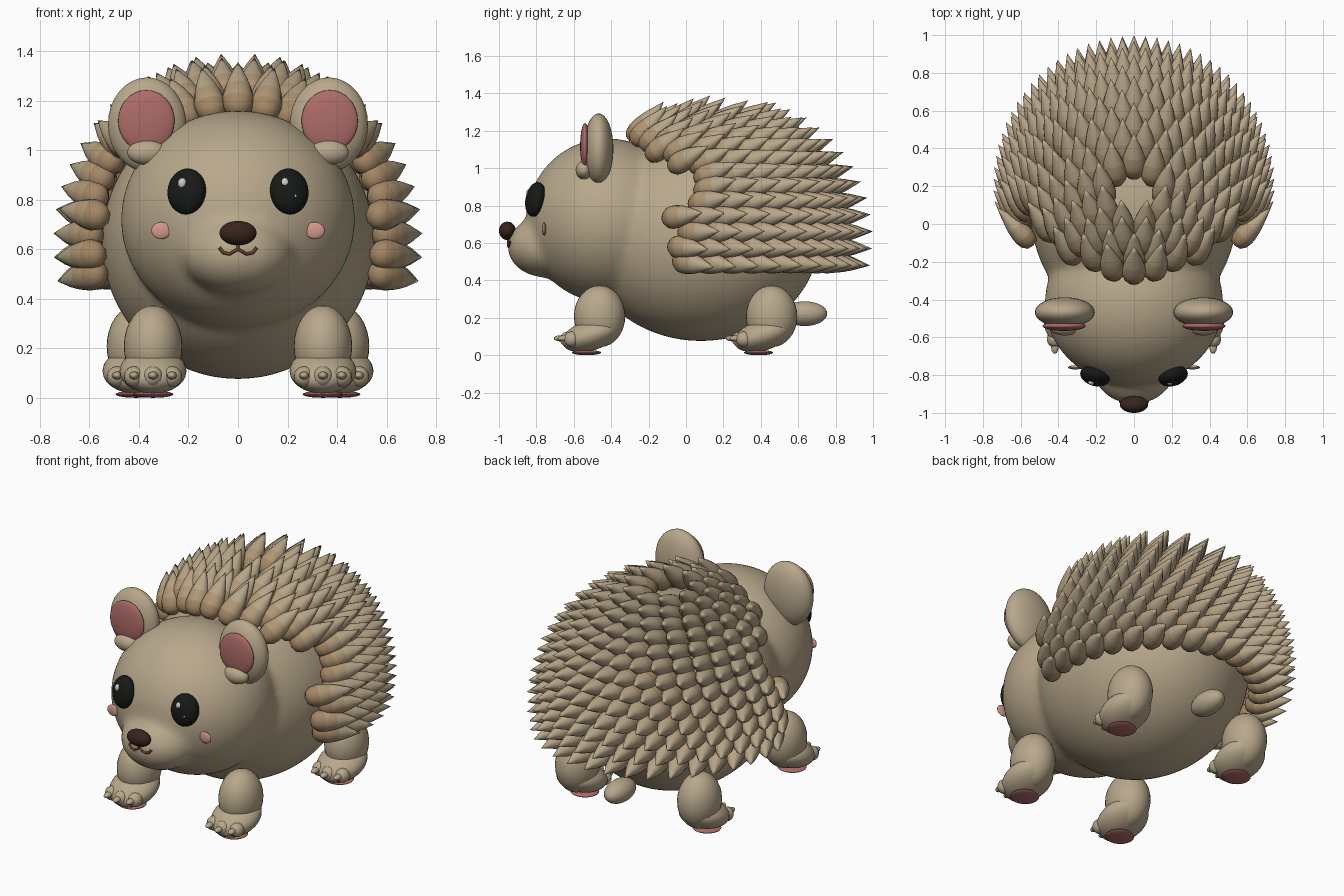
import bpy, bmesh, math
from mathutils import Vector, Matrix

if "Cube" in bpy.data.objects:
    bpy.data.objects.remove(bpy.data.objects["Cube"])


def mat(name, rgb):
    m = bpy.data.materials.new(name)
    m.diffuse_color = (*rgb, 1)
    m.use_nodes = True
    m.node_tree.nodes["Principled BSDF"].inputs["Base Color"].default_value = m.diffuse_color
    return m


FUR = mat("fur", (0.48, 0.39, 0.26))
SPINE_BASE = mat("spine_base", (0.37, 0.24, 0.13))
SPINE_MID = mat("spine_mid", (0.43, 0.31, 0.18))
SPINE_TIP = mat("spine_tip", (0.48, 0.38, 0.25))
PINK = mat("ear_pink", (0.42, 0.15, 0.14))
BLUSH = mat("blush", (0.65, 0.32, 0.27))
BLACK = mat("eye_black", (0.008, 0.01, 0.008))
WHITE = mat("eye_shine", (0.9, 0.9, 0.9))
NOSE = mat("nose_brown", (0.04, 0.018, 0.012))
MOUTH = mat("mouth_brown", (0.13, 0.05, 0.03))


def ball(name, loc, rad, material, rot=(0, 0, 0), seg=32, rings=16):
    bpy.ops.mesh.primitive_uv_sphere_add(segments=seg, ring_count=rings, radius=1,
                                         location=loc, rotation=rot)
    o = bpy.context.object
    o.name = name
    o.scale = rad
    o.data.materials.append(material)
    bpy.ops.object.shade_smooth()
    return o


# body, head and muzzle blended into one skin
parts = [ball("body", (0, 0.08, 0.63), (0.55, 0.635, 0.555), FUR, seg=64, rings=32),
         ball("head", (0, -0.42, 0.72), (0.473, 0.435, 0.44), FUR, seg=64, rings=32),
         ball("muzzle", (0, -0.75, 0.58), (0.225, 0.205, 0.165), FUR, seg=48, rings=24)]
for o in parts:
    o.select_set(True)
skin = parts[0]
bpy.context.view_layer.objects.active = skin
bpy.ops.object.join()
bpy.ops.object.transform_apply(location=True, rotation=True, scale=True)
r = skin.modifiers.new("blend", 'REMESH')
r.mode = 'VOXEL'
r.voxel_size = 0.022
r.use_smooth_shade = True
s = skin.modifiers.new("soften", 'SMOOTH')
s.factor = 0.5
s.iterations = 10

# tail and nose
ball("tail", (0, 0.635, 0.222), (0.07, 0.12, 0.066), FUR)
ball("nose", (0, -0.955, 0.665), (0.075, 0.045, 0.049), NOSE)

# mouth
cu = bpy.data.curves.new("mouth", 'CURVE')
cu.dimensions = '3D'
cu.bevel_depth = 0.007
cu.bevel_resolution = 2
for pts in ([(-.075, .606), (-.06, .586), (-.035, .58), (0, .6),
             (.035, .58), (.06, .586), (.075, .606)], [(0, .6), (0, .63)]):
    sp = cu.splines.new('POLY')
    sp.points.add(len(pts) - 1)
    for p, (x, z) in zip(sp.points, pts):
        p.co = (x, -0.951 + 2 * x * x, z, 1)
mouth = bpy.data.objects.new("mouth", cu)
bpy.context.collection.objects.link(mouth)
cu.materials.append(MOUTH)

for side, k in (("left", -1), ("right", 1)):
    # eyes with shines (shines sit on the same side in both eyes)
    ex = 0.207 * k
    ball(f"{side}_eye", (ex, -0.805, 0.833), (0.08, 0.05, 0.094), BLACK, (-0.2, 0, 0.3 * k))
    ball(f"{side}_eye_shine", (ex - 0.018, -0.838, 0.866), (0.018, 0.016, 0.022), WHITE, seg=16, rings=8)
    ball(f"{side}_eye_glint", (ex + 0.024, -0.845, 0.815), (0.007, 0.009, 0.008), WHITE, seg=12, rings=6)
    # cheeks
    ball(f"{side}_cheek", (0.31 * k, -0.759, 0.675), (0.04, 0.011, 0.034), BLUSH)
    # ears
    ball(f"{side}_ear", (0.367 * k, -0.467, 1.103), (0.158, 0.079, 0.19), FUR)
    ball(f"{side}_inner_ear", (0.37 * k, -0.54, 1.118), (0.114, 0.026, 0.124), PINK)
    ball(f"{side}_ear_base", (0.367 * k, -0.545, 0.99), (0.08, 0.045, 0.05), FUR)
    # legs, feet, toes, claws and pads
    for end, lx, y in (("front", 0.343, -0.462), ("rear", 0.412, 0.458)):
        x, n = lx * k, f"{side}_{end}"
        ball(n + "_leg", (x, y, 0.208), (0.118, 0.137, 0.165), FUR)
        ball(n + "_foot", (x, y - 0.045, 0.108), (0.135, 0.16, 0.082), FUR, (0.3, 0, 0))
        ball(n + "_pad", (x, y - 0.07, 0.014), (0.082, 0.078, 0.014), PINK)
        for i in (-1, 0, 1):
            tx, ty = x + 0.076 * i, y - 0.168 + 0.02 * abs(i)
            ball(f"{n}_toe_{i + 2}", (tx, ty, 0.085), (0.042, 0.044, 0.042), FUR, seg=16, rings=10)
            ball(f"{n}_claw_{i + 2}", (tx, ty - 0.043, 0.09), (0.02, 0.034, 0.016), FUR, seg=12, rings=8)

# spines: teardrops on rings around the back, leaning backwards
PROFILE = [(0.036, 0.008), (0.057, 0.035), (0.064, 0.07), (0.062, 0.1),
           (0.054, 0.14), (0.038, 0.19), (0.017, 0.24)]
LENGTH, SIDES = 0.28, 12
C, R = Vector((0, 0.08, 0.63)), Vector((0.57, 0.64, 0.59))
bm = bmesh.new()


def spine(base, direction):
    side = direction.cross(Vector(base - C)).normalized()
    up = side.cross(direction)
    m = Matrix((side, up * 0.9, direction)).transposed().to_4x4()   # slightly flattened
    m.translation = base
    loops = [[bm.verts.new(m @ Vector((r * math.cos(a), r * math.sin(a), h)))
              for a in (2 * math.pi * j / SIDES for j in range(SIDES))] for r, h in PROFILE]
    bottom, tip = bm.verts.new(base), bm.verts.new(m @ Vector((0, 0, LENGTH)))
    for j in range(SIDES):
        k = (j + 1) % SIDES
        bm.faces.new((bottom, loops[0][k], loops[0][j]))
        for i in range(len(loops) - 1):
            f = bm.faces.new((loops[i][j], loops[i][k], loops[i + 1][k], loops[i + 1][j]))
            f.material_index = min(2, i // 2)
        bm.faces.new((loops[-1][j], loops[-1][k], tip)).material_index = 2


for ring in range(13):
    lat = math.radians(-12 + 7.25 * ring)
    count = max(8, round(2 * math.pi * 0.6 * math.cos(lat) / 0.105))
    for j in range(count):
        a = 2 * math.pi * (j + 0.5 * (ring % 2)) / count
        u = Vector((math.sin(a) * math.cos(lat), math.cos(a) * math.cos(lat), math.sin(lat)))
        p = C + u * R
        limit = -0.12 if p.z < 0.8 else -0.05 - 1.9 * max(0, p.z - 0.94)
        if p.y < limit:   # leave the face and shoulders bare
            continue
        # keep the front spines on top of the head
        d = 1 - (p.x / 0.47) ** 2 - ((p.y + 0.42) / 0.435) ** 2
        if d > 0:
            p.z = max(p.z, 0.72 + 0.44 * math.sqrt(d))
        normal = Vector((u.x / R.x, u.y / R.y, u.z / R.z)).normalized()
        spine(p, (normal * 0.78 + Vector((0, 1, 0))).normalized())
for f in bm.faces:
    f.smooth = True
bmesh.ops.recalc_face_normals(bm, faces=bm.faces)
me = bpy.data.meshes.new("spines")
bm.to_mesh(me)
bm.free()
for m in (SPINE_BASE, SPINE_MID, SPINE_TIP):
    me.materials.append(m)
bpy.context.collection.objects.link(bpy.data.objects.new("spines", me))
